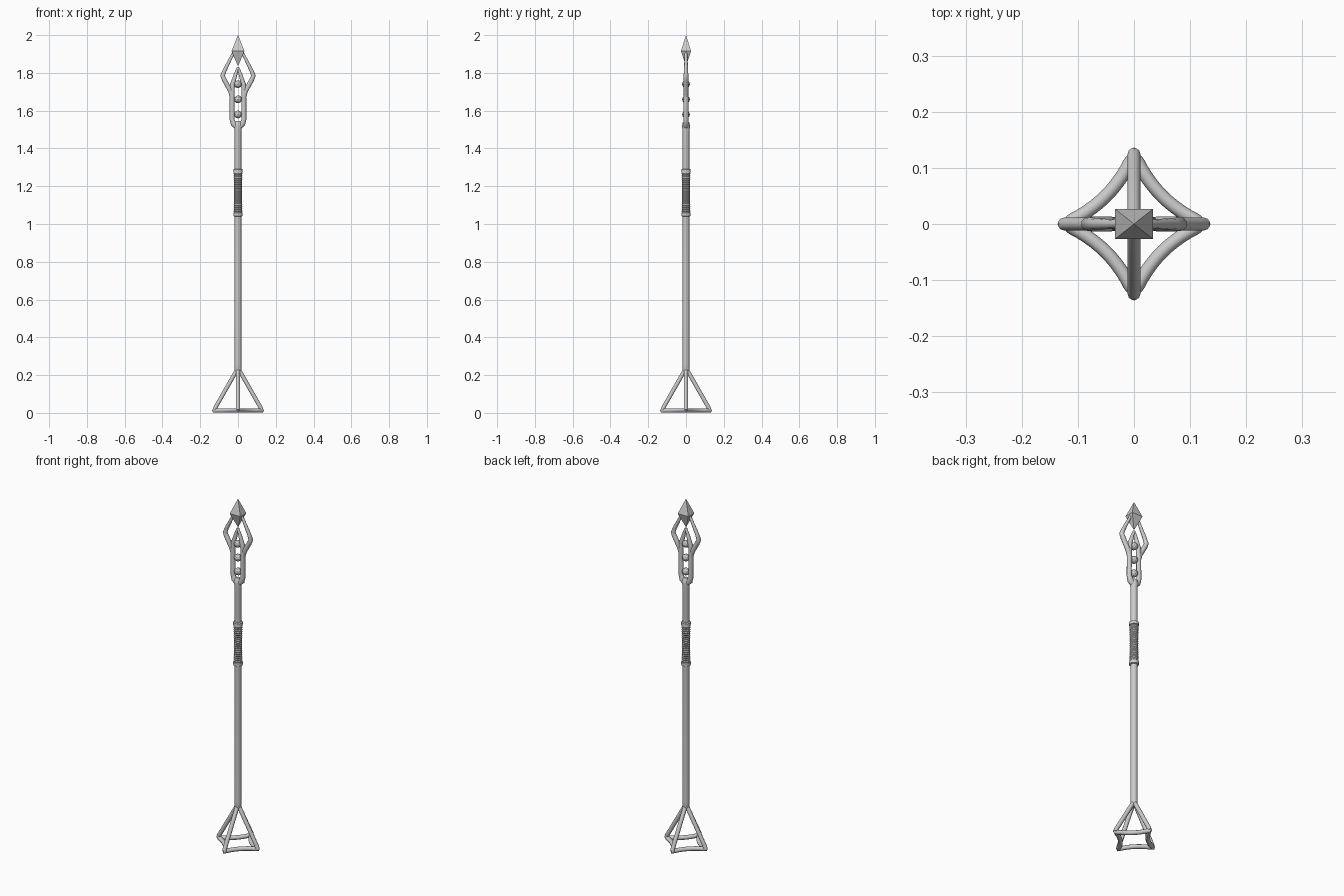
import bpy, bmesh, math
from mathutils import Vector

if "Cube" in bpy.data.objects:
    bpy.data.objects.remove(bpy.data.objects["Cube"])


def finish(obj, angle=40):
    bpy.ops.object.select_all(action='DESELECT')
    obj.select_set(True)
    bpy.context.view_layer.objects.active = obj
    if obj.type == 'CURVE':
        bpy.ops.object.convert(target='MESH')
    bpy.ops.object.shade_smooth_by_angle(angle=math.radians(angle))
    return bpy.context.object


def tube(name, pts, radius, cyclic=False):
    """Round bar through (x, y, z, radius factor) points."""
    cu = bpy.data.curves.new(name, 'CURVE')
    cu.dimensions = '3D'
    cu.bevel_depth = radius
    cu.bevel_resolution = 3
    cu.use_fill_caps = True
    sp = cu.splines.new('POLY')
    sp.points.add(len(pts) - 1)
    for p, (x, y, z, r) in zip(sp.points, pts):
        p.co = (x, y, z, 1)
        p.radius = r
    sp.use_cyclic_u = cyclic
    ob = bpy.data.objects.new(name, cu)
    bpy.context.collection.objects.link(ob)
    return finish(ob, 50)


def lathe(name, profile, sides=20):
    """Closed solid of revolution from (radius, z) pairs."""
    bm = bmesh.new()
    rings = [[bm.verts.new((r * math.cos(2 * math.pi * i / sides),
                            r * math.sin(2 * math.pi * i / sides), z))
              for i in range(sides)] for r, z in profile]
    for a, b in zip(rings, rings[1:]):
        for i in range(sides):
            j = (i + 1) % sides
            bm.faces.new((a[i], a[j], b[j], b[i]))
    bm.faces.new(rings[0][::-1])
    bm.faces.new(rings[-1])
    me = bpy.data.meshes.new(name)
    bm.to_mesh(me)
    bm.free()
    ob = bpy.data.objects.new(name, me)
    bpy.context.collection.objects.link(ob)
    return finish(ob)


# shaft, with its flared collar at the fork
lathe("shaft", [(0.012, 0.205), (0.019, 0.23), (0.018, 0.26), (0.018, 1.49),
                (0.021, 1.515), (0.019, 1.535), (0.01, 1.545)])

# wrapped grip: slightly waisted, ribbed, with a band at each end
ribs = []
for i in range(81):
    t = i / 80
    waist = 0.0225 - 0.0015 * math.sin(math.pi * t)
    ribs.append((waist + 0.0012 * math.sin(t * 2 * math.pi * 20), 1.055 + 0.22 * t))
lathe("grip_wrap", ribs)
for name, z in (("grip_band_lower", 1.04), ("grip_band_upper", 1.27)):
    lathe(name, [(0.018, z), (0.025, z + 0.003), (0.025, z + 0.019), (0.018, z + 0.022)])

# splayed foot: four legs joined by inward-curving rails
R, zf = 0.125, 0.013
ring = []
for k in range(4):
    a = k * math.pi / 2
    p0 = Vector((math.cos(a), math.sin(a), 0)) * R
    p2 = Vector((-math.sin(a), math.cos(a), 0)) * R
    tube("foot_leg", [(0, 0, 0.235, 1), (p0.x * 0.08, p0.y * 0.08, 0.22, 1),
                      (p0.x * 0.95, p0.y * 0.95, 0.03, 1), (p0.x, p0.y, zf, 1)], 0.0115)
    mid = (p0 + p2) * 0.3
    for i in range(12):
        t = i / 12
        q = p0 * (1 - t) ** 2 + mid * (2 * t * (1 - t)) + p2 * t * t
        ring.append((q.x, q.y, zf, 1))
tube("foot_rail", ring, 0.012, True)

# forked head: inner pointed frame and outer angular prongs, mirrored
for s in (-1, 1):
    tube("head_frame", [(0, 0, 1.51, 1.3), (s * 0.024, 0, 1.53, 1.3), (s * 0.032, 0, 1.555, 1.1),
                        (s * 0.031, 0, 1.69, 1.1), (s * 0.029, 0, 1.74, 1.1),
                        (s * 0.012, 0, 1.795, 0.8), (0, 0, 1.83, 0.5)], 0.012)
    tube("head_prong", [(s * 0.03, 0, 1.66, 0.9), (s * 0.04, 0, 1.705, 1.1),
                        (s * 0.072, 0, 1.762, 1.1), (s * 0.082, 0, 1.785, 1.05),
                        (s * 0.07, 0, 1.815, 0.9), (s * 0.022, 0, 1.91, 0.6)], 0.012)

# three faceted gems between the frame bars
for z in (1.58, 1.66, 1.74):
    bpy.ops.mesh.primitive_ico_sphere_add(subdivisions=2, radius=0.021, location=(0, 0, z))
    bpy.context.object.name = "gem"

# crystal tip: flat-faced four-sided bipyramid
bm = bmesh.new()
top, bottom = bm.verts.new((0, 0, 2.0)), bm.verts.new((0, 0, 1.835))
belt = [bm.verts.new((x, y, 1.915)) for x, y in
        ((-0.034, -0.027), (0.034, -0.027), (0.034, 0.027), (-0.034, 0.027))]
for i in range(4):
    a, b = belt[i], belt[(i + 1) % 4]
    bm.faces.new((a, b, top))
    bm.faces.new((b, a, bottom))
me = bpy.data.meshes.new("crystal_tip")
bm.to_mesh(me)
bm.free()
bpy.context.collection.objects.link(bpy.data.objects.new("crystal_tip", me))
